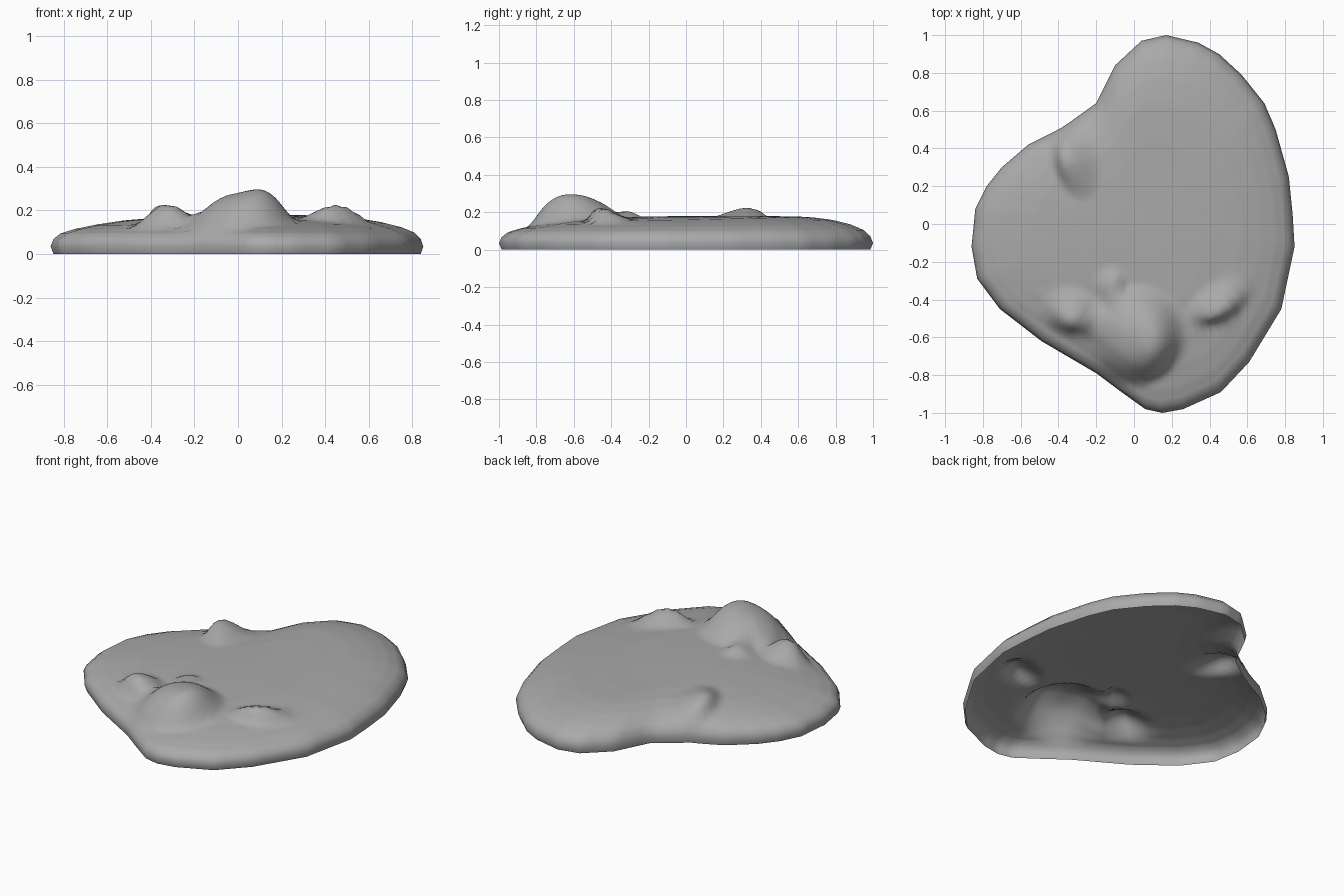
import bpy
import math
from mathutils import Vector

default = bpy.data.objects.get("Cube")
if default:
    bpy.data.objects.remove(default, do_unlink=True)

# Footprint of the slab, anticlockwise seen from above
OUTLINE = [
    (.85, -.12), (.84, .05), (.82, .25), (.75, .5), (.69, .64), (.57, .79),
    (.45, .9), (.34, .96), (.17, 1), (.04, .97), (-.1, .84), (-.2, .64),
    (-.38, .51), (-.56, .42), (-.7, .3), (-.78, .2), (-.84, .08),
    (-.86, -.12), (-.83, -.29), (-.71, -.45), (-.49, -.62), (-.2, -.79),
    (-.08, -.88), (.06, -.98), (.15, -1), (.26, -.98), (.46, -.89),
    (.61, -.73), (.78, -.45),
]
# Cross-section: fraction of the way out from the centre, height
PROFILE = [(.985, 0), (1, .035), (.985, .07), (.95, .098), (.88, .122),
           (.78, .143), (.65, .16), (.45, .172), (.2, .178), (0, .18)]
CENTRE = Vector((.05, 0))
SUBDIVISIONS = 4
RING_STEP = .022


def footprint():
    """Outline with each edge split into equal steps."""
    points = []
    for i, corner in enumerate(OUTLINE):
        start = Vector(corner)
        end = Vector(OUTLINE[(i + 1) % len(OUTLINE)])
        points += [start.lerp(end, k / SUBDIVISIONS) for k in range(SUBDIVISIONS)]
    return points


def fine_profile():
    """Cross-section split into steps short enough to carry the lumps."""
    samples = [PROFILE[0]]
    for (s0, z0), (s1, z1) in zip(PROFILE, PROFILE[1:]):
        steps = max(1, math.ceil(abs(s1 - s0) / RING_STEP))
        for k in range(1, steps + 1):
            t = k / steps
            samples.append((s0 + (s1 - s0) * t, z0 + (z1 - z0) * t))
    return samples


def lump(x, y, rx, ry, height, turn=0, power=2, lean=(0, 0)):
    """Soft rounded swelling; lean tips its crown sideways."""
    ca, sa = math.cos(math.radians(turn)), math.sin(math.radians(turn))

    def push(p):
        dx, dy = p.x - x, p.y - y
        u, v = (dx * ca + dy * sa) / rx, (dy * ca - dx * sa) / ry
        r = math.hypot(u, v)
        if r >= 1:
            return Vector((0, 0, 0))
        w = (1 - r ** power) ** 2
        return Vector((lean[0] * w, lean[1] * w, height * w))
    return push


LUMPS = [
    lump(.01, -.59, .27, .28, .125, power=3, lean=(.02, -.03)),   # large mound
    lump(.1, -.62, .15, .2, .02),                                 # its crest
    lump(-.33, -.47, .16, .14, .09, lean=(0, -.04)),              # right lump
    lump(.45, -.42, .2, .11, .07, turn=25, lean=(.01, -.04)),     # left lump
    lump(-.12, -.33, .09, .12, .04, turn=-20),                    # small lump
    lump(-.31, .33, .13, .22, .065, turn=15, lean=(-.05, .02)),   # back lump
]


def surface(point, s, z):
    flat = CENTRE + (point - CENTRE) * s
    # The back edge is fuller, the front and right edges slope more gently
    if z > .03:
        edge = s * s * (1 - s) * 4
        z += edge * (.04 * max(flat.y, 0) - .025 * max(-flat.x, 0)
                     - .02 * max(-flat.y, 0))
    p = Vector((flat.x, flat.y, z))
    return p + sum((push(p) for push in LUMPS), Vector((0, 0, 0)))


# Open-bottomed shell made of rings running from the rim to the centre
border = footprint()
rings = fine_profile()[:-1]
n = len(border)
verts = [surface(p, s, z) for s, z in rings for p in border]
faces = []
for r in range(len(rings) - 1):
    for i in range(n):
        j = (i + 1) % n
        faces.append((r * n + i, r * n + j, (r + 1) * n + j, (r + 1) * n + i))
last = (len(rings) - 1) * n
verts.append(surface(CENTRE, 0, PROFILE[-1][1]))
faces += [(last + i, last + (i + 1) % n, len(verts) - 1) for i in range(n)]

mesh = bpy.data.meshes.new("lumpy_slab")
mesh.from_pydata(verts, [], faces)
slab = bpy.data.objects.new("lumpy_slab", mesh)
bpy.context.collection.objects.link(slab)

# Plain grey
grey = bpy.data.materials.new("stone grey")
grey.use_nodes = True
colour = (.4, .4, .4, 1)
grey.diffuse_color = colour
shader = next(k for k in grey.node_tree.nodes if k.type == 'BSDF_PRINCIPLED')
shader.inputs["Base Color"].default_value = colour
mesh.materials.append(grey)

# Smooth shading
bpy.ops.object.select_all(action='DESELECT')
slab.select_set(True)
bpy.context.view_layer.objects.active = slab
bpy.ops.object.shade_smooth_by_angle(angle=math.radians(60))
